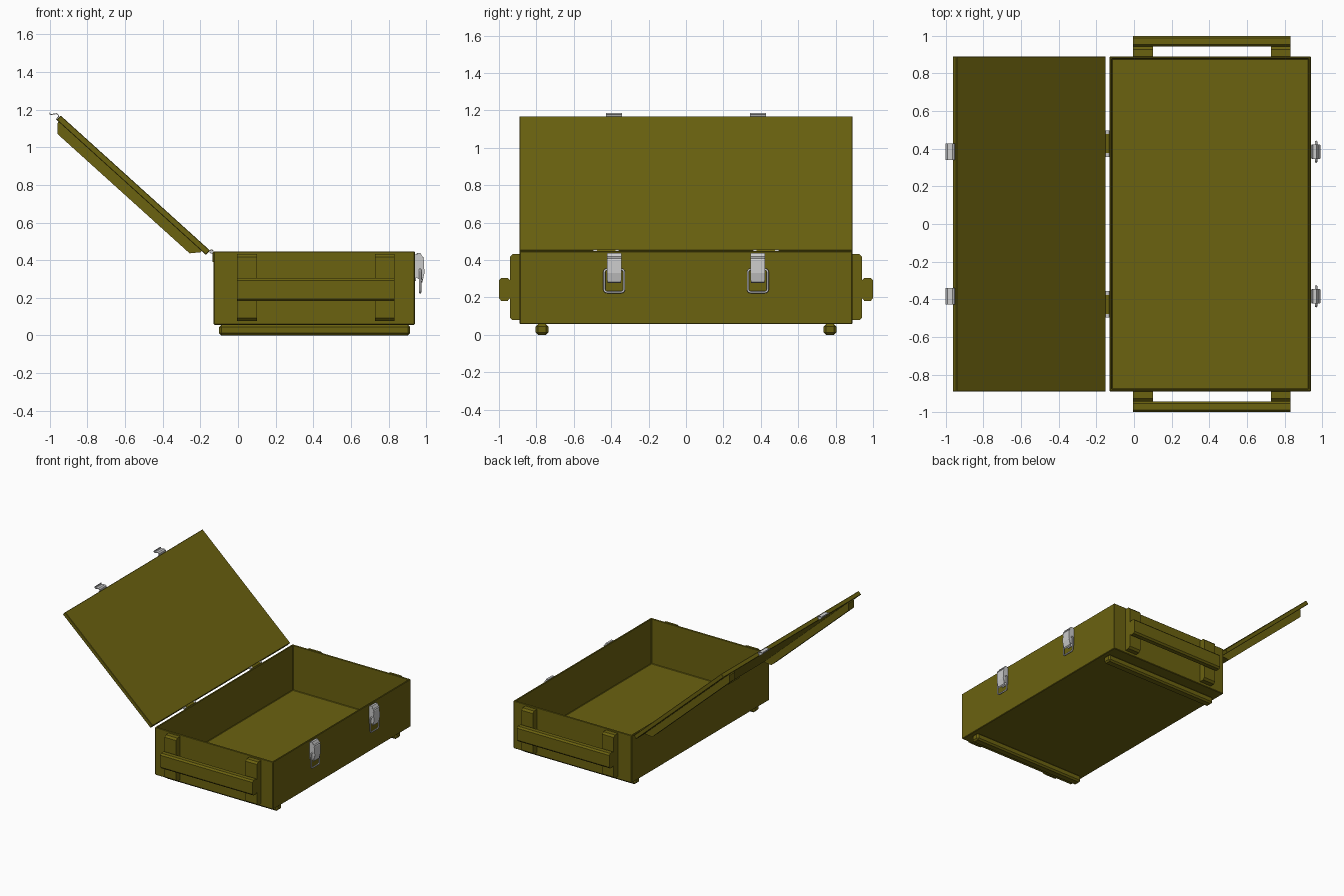
import bpy, bmesh, math
from mathutils import Vector

if "Cube" in bpy.data.objects:
    bpy.data.objects.remove(bpy.data.objects["Cube"])

olive = bpy.data.materials.new("olive_paint")
olive.diffuse_color = (0.147, 0.122, 0.005, 1)
olive.use_nodes = True
olive.node_tree.nodes["Principled BSDF"].inputs["Base Color"].default_value = olive.diffuse_color


def finish(name, bm, mat=None, bevel=0, segments=1):
    bmesh.ops.recalc_face_normals(bm, faces=bm.faces)
    me = bpy.data.meshes.new(name)
    bm.to_mesh(me)
    bm.free()
    ob = bpy.data.objects.new(name, me)
    bpy.context.collection.objects.link(ob)
    if mat:
        me.materials.append(mat)
    if bevel:
        m = ob.modifiers.new("bevel", 'BEVEL')
        m.width, m.segments, m.limit_method = bevel, segments, 'ANGLE'
    return ob


def box_bm(lo, hi):
    bm = bmesh.new()
    bmesh.ops.create_cube(bm, size=1)
    for v in bm.verts:
        v.co = [lo[i] if v.co[i] < 0 else hi[i] for i in range(3)]
    return bm


def prism(name, pts, t0, t1, axis, mat=None, bevel=0):
    """Extrude a profile: (y, z) along x, or (x, z) along y."""
    bm = bmesh.new()
    place = (lambda a, b, t: (t, a, b)) if axis == 'x' else (lambda a, b, t: (a, t, b))
    f = bm.faces.new([bm.verts.new(place(a, b, t0)) for a, b in pts])
    r = bmesh.ops.extrude_face_region(bm, geom=[f])
    step = Vector(place(0, 0, t1 - t0))
    bmesh.ops.translate(bm, vec=step, verts=[v for v in r['geom'] if isinstance(v, bmesh.types.BMVert)])
    return finish(name, bm, mat, bevel)


def strip(name, pts, y0, y1, thick):
    """Bent sheet metal following an (x, z) path."""
    bm = bmesh.new()
    rows = [(bm.verts.new((x, y0, z)), bm.verts.new((x, y1, z))) for x, z in pts]
    for (a, b), (c, d) in zip(rows, rows[1:]):
        bm.faces.new((a, b, d, c))
    ob = finish(name, bm)
    m = ob.modifiers.new("sheet", 'SOLIDIFY')
    m.thickness, m.offset = thick, 0
    return ob


def cylinder(name, x, z, r, y0, y1, mat=None):
    n = 12
    pts = [(x + r * math.cos(i * math.tau / n), z + r * math.sin(i * math.tau / n)) for i in range(n)]
    return prism(name, pts, y0, y1, 'y', mat)


# Open crate body: inset the top and push it down to the floor
bm = box_bm((-0.13, -0.89, 0.057), (0.94, 0.89, 0.447))
bm.normal_update()
top = max(bm.faces, key=lambda f: f.normal.z)
bmesh.ops.inset_region(bm, faces=[top], thickness=0.017)
r = bmesh.ops.extrude_face_region(bm, geom=[top])
bmesh.ops.translate(bm, vec=(0, 0, -0.37), verts=[v for v in r['geom'] if isinstance(v, bmesh.types.BMVert)])
bmesh.ops.delete(bm, geom=[f for f in bm.faces if f == top], context='FACES_ONLY')
finish("crate_body", bm, olive, 0.004)

# Lid frame: u runs from the hinge to the free edge, w points outward
ANG = math.radians(42.1)
HINGE = (-0.149, 0.452)


def lid(u, w):
    c, s = math.cos(ANG), math.sin(ANG)
    return (HINGE[0] - u * c - w * s, HINGE[1] + u * s - w * c)


prism("lid_panel", [lid(0, 0), lid(1.07, 0), lid(1.07, 0.032), lid(0, 0.032)], -0.89, 0.89, 'y', olive, 0.003)

for s in (-1, 1):
    # Skids under the crate
    finish("foot_skid", box_bm((-0.10, s * 0.77 - 0.034, 0), (0.915, s * 0.77 + 0.034, 0.057)), olive, 0.012)

    # Battens on the outside of the lid
    pts = [lid(0.03, 0.032), lid(1.055, 0.032), lid(1.055, 0.04), lid(1.015, 0.084), lid(0.07, 0.084), lid(0.03, 0.04)]
    prism("lid_batten", pts, s * 0.77 - 0.034, s * 0.77 + 0.034, 'y', olive)

    # End cleats with chamfered outer corners, and the carrying bar across them
    cleat = [(0.888, 0.078), (0.927, 0.078), (0.942, 0.093), (0.942, 0.417), (0.927, 0.432), (0.888, 0.432)]
    for x0, x1 in ((-0.005, 0.10), (0.728, 0.832)):
        prism("handle_cleat", [(s * y, z) for y, z in cleat], x0, x1, 'x', olive)
    bar = [(0.942, 0.195), (0.953, 0.182), (0.988, 0.182), (1.0, 0.195),
           (1.0, 0.292), (0.988, 0.305), (0.953, 0.305), (0.942, 0.292)]
    prism("handle_bar", [(s * y, z) for y, z in bar], -0.005, 0.832, 'x', olive)

    # Hinges: painted middle knuckle, bare metal ends, leaves on body and lid
    yc = s * 0.427
    cylinder("hinge_knuckle", -0.141, 0.446, 0.011, yc - 0.05, yc + 0.05, olive)
    for e in (-1, 1):
        cylinder("hinge_end", -0.141, 0.446, 0.010, yc + e * 0.05, yc + e * 0.07)
    finish("hinge_leaf", box_bm((-0.136, yc - 0.07, 0.39), (-0.129, yc + 0.07, 0.446)), olive)

    # Latch base plate, cover and side cheeks
    yl = s * 0.384
    finish("latch_base", box_bm((0.939, yl - 0.033, 0.29), (0.946, yl + 0.033, 0.43)))
    cover = [(0.944, 0.425), (0.953, 0.436), (0.968, 0.436), (0.98, 0.415), (0.986, 0.40),
             (0.988, 0.33), (0.978, 0.285), (0.97, 0.278)]
    strip("latch_lever", cover, yl - 0.037, yl + 0.037, 0.005)
    cheek = [(0.944, 0.42), (0.955, 0.434), (0.968, 0.434), (0.986, 0.40), (0.988, 0.33), (0.974, 0.29), (0.944, 0.31)]
    for e in (-1, 1):
        y = yl + e * 0.035
        prism("latch_cheek", cheek, y - 0.003, y + 0.003, 'y')
    for z in (0.412, 0.388):
        cylinder("latch_rib", 0.982, z, 0.006, yl - 0.039, yl + 0.039)

    # Wire bail of the latch
    cu = bpy.data.curves.new("latch_wire_loop", 'CURVE')
    cu.dimensions, cu.bevel_depth, cu.bevel_resolution = '3D', 0.006, 2
    sp = cu.splines.new('POLY')
    path = []
    for cy, cz, a0 in ((0.038, 0.335, 0), (-0.038, 0.335, 90), (-0.038, 0.243, 180), (0.038, 0.243, 270)):
        for k in (0, 30, 60, 90):
            a = math.radians(a0 + k)
            path.append((cy + 0.015 * math.cos(a), cz + 0.015 * math.sin(a)))
    sp.points.add(len(path) - 1)
    for p, (y, z) in zip(sp.points, path):
        p.co = (0.968, yl + y, z, 1)
    sp.use_cyclic_u = True
    bpy.context.collection.objects.link(bpy.data.objects.new("latch_wire_loop", cu))

    # Hooked catch plate on the free edge of the lid
    hook = [lid(1.04, 0.033), lid(1.072, 0.033), lid(1.074, 0.012), lid(1.082, 0.006), lid(1.093, 0.008),
            lid(1.1, 0.016), lid(1.11, 0.03), lid(1.118, 0.032), lid(1.124, 0.026)]
    strip("lid_catch", hook[1:], yl - 0.043, yl + 0.043, 0.005)
